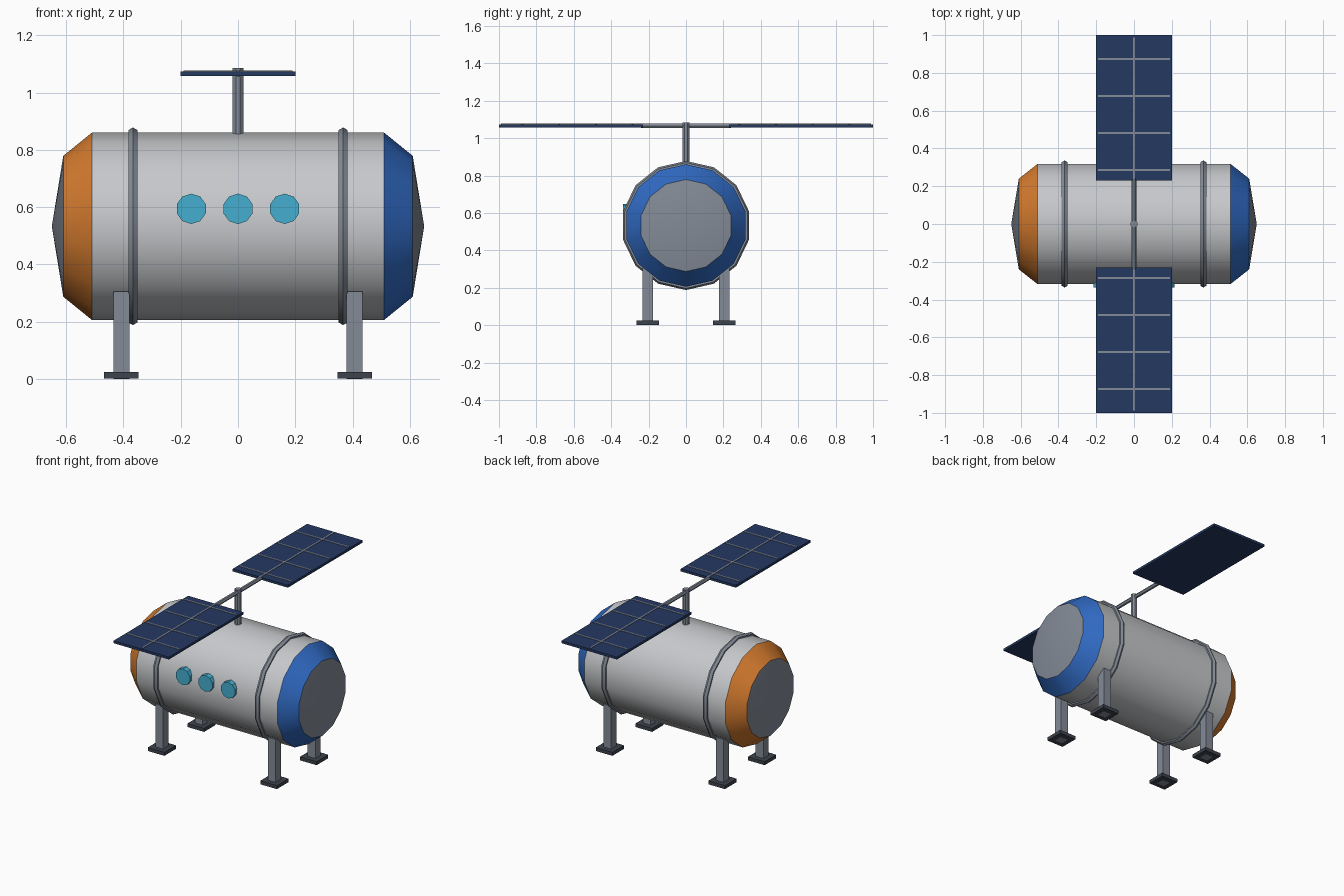
import bpy, bmesh, math
from mathutils import Matrix, Vector

if "Cube" in bpy.data.objects:
    bpy.data.objects.remove(bpy.data.objects["Cube"])


def material(name, rgb):
    m = bpy.data.materials.new(name)
    m.diffuse_color = (*rgb, 1)
    m.use_nodes = True
    m.node_tree.nodes["Principled BSDF"].inputs["Base Color"].default_value = m.diffuse_color
    return m


SHELL = material("light grey shell", (0.57, 0.58, 0.60))
ORANGE = material("orange", (0.67, 0.20, 0.028))
BLUE = material("blue", (0.03, 0.145, 0.55))
METAL = material("metal grey", (0.23, 0.26, 0.31))
FOOT = material("dark foot", (0.047, 0.055, 0.073))
GLASS = material("window teal", (0.06, 0.42, 0.62))
PANEL = material("panel navy", (0.018, 0.04, 0.12))

SIDES = 14
AXIS_Z = 0.533


def finish(name, bm, mats, smooth=False):
    bmesh.ops.recalc_face_normals(bm, faces=bm.faces)
    me = bpy.data.meshes.new(name)
    bm.to_mesh(me)
    bm.free()
    for m in mats:
        me.materials.append(m)
    ob = bpy.data.objects.new(name, me)
    bpy.context.collection.objects.link(ob)
    if smooth:
        bpy.ops.object.select_all(action='DESELECT')
        ob.select_set(True)
        bpy.context.view_layer.objects.active = ob
        bpy.ops.object.shade_smooth_by_angle(angle=math.radians(32))
    return ob


def add_box(bm, lo, hi):
    lo, hi = Vector(lo), Vector(hi)
    bmesh.ops.create_cube(bm, size=1, matrix=Matrix.Translation((lo + hi) / 2)
                          @ Matrix.Diagonal((*(hi - lo), 1)))


def box(name, lo, hi, mat):
    bm = bmesh.new()
    add_box(bm, lo, hi)
    return finish(name, bm, [mat])


def cylinder(name, centre, r, depth, sides, mat, rot=Matrix(), smooth=False):
    bm = bmesh.new()
    bmesh.ops.create_cone(bm, cap_ends=True, segments=sides, radius1=r, radius2=r,
                          depth=depth, matrix=Matrix.Translation(centre) @ rot)
    return finish(name, bm, [mat], smooth)


def lathe_x(name, profile, mats, rule, closed=False):
    """Spin (x, radius) points about the hull axis, first vertex straight up."""
    bm = bmesh.new()
    rings = []
    for x, r in profile:
        n = SIDES if r > 0 else 1
        rings.append([bm.verts.new((x, r * math.sin(i * math.tau / SIDES),
                                    AXIS_Z + r * math.cos(i * math.tau / SIDES)))
                      for i in range(n)])
    pairs = list(zip(rings, rings[1:] + rings[:1]))
    for a, b in pairs if closed else pairs[:-1]:
        for i in range(SIDES):
            j = (i + 1) % SIDES
            quad = [a[i % len(a)], a[j % len(a)], b[j % len(b)], b[i % len(b)]]
            f = bm.faces.new(list(dict.fromkeys(quad)))
            f.material_index = rule(f.calc_center_median().x)
    return finish(name, bm, mats, True)


def hull_colour(x):
    if abs(x) > 0.61:
        return 3
    return 1 if x < -0.51 else 2 if x > 0.51 else 0


# Hull with coloured end bands and metal end caps
half = [(0.51, 0.327), (0.61, 0.246), (0.65, 0)]
lathe_x("hull", [(-x, r) for x, r in reversed(half)] + half,
        [SHELL, ORANGE, BLUE, METAL], hull_colour)

# Two hoops round the hull
for side, s in (("left", -1), ("right", 1)):
    hexagon = [(s * 0.367 + 0.018 * math.sin(k * math.pi / 3),
                0.327 + 0.018 * math.cos(k * math.pi / 3)) for k in range(6)]
    lathe_x(side + "_hoop", hexagon, [METAL], lambda x: 0, True)

# Three portholes on the front
for i in (-1, 0, 1):
    cylinder(f"porthole_{i + 2}", (i * 0.163, -0.312, 0.594), 0.053, 0.05, 10, GLASS,
             Matrix.Rotation(math.pi / 2, 4, 'X'))

# Four legs with foot pads
for xn, sx in (("left", -1), ("right", 1)):
    for yn, sy in (("front", -1), ("back", 1)):
        x, y = sx * 0.407, sy * 0.205
        box(f"{yn}_{xn}_leg", (x - 0.028, y - 0.028, 0), (x + 0.028, y + 0.028, 0.305), METAL)
        box(f"{yn}_{xn}_foot", (x - 0.06, y - 0.06, 0.001), (x + 0.06, y + 0.06, 0.024), FOOT)

# Mast and cross arm
cylinder("mast", (0, 0, 0.963), 0.02, 0.244, 8, METAL,
         Matrix.Rotation(math.pi / 8, 4, 'Z'))
cylinder("cross_arm", (0, 0, 1.066), 0.013, 0.48, 6, METAL,
         Matrix.Rotation(math.pi / 2, 4, 'X') @ Matrix.Rotation(math.pi / 6, 4, 'Z'))

# Solar panels with raised grid strips
for side, s in (("front", -1), ("back", 1)):
    def span(a, b):
        return sorted((s * a, s * b))
    y0, y1 = span(0.23, 1.0)
    box(side + "_solar_panel", (-0.2, y0, 1.058), (0.2, y1, 1.074), PANEL)
    bm = bmesh.new()
    y0, y1 = span(0.24, 0.988)
    add_box(bm, (-0.005, y0, 1.072), (0.005, y1, 1.077))
    for k in range(4):
        y0, y1 = span(0.281 + k * 0.196, 0.291 + k * 0.196)
        add_box(bm, (-0.19, y0, 1.072), (0.19, y1, 1.0768))
    finish(side + "_panel_grid", bm, [METAL])
